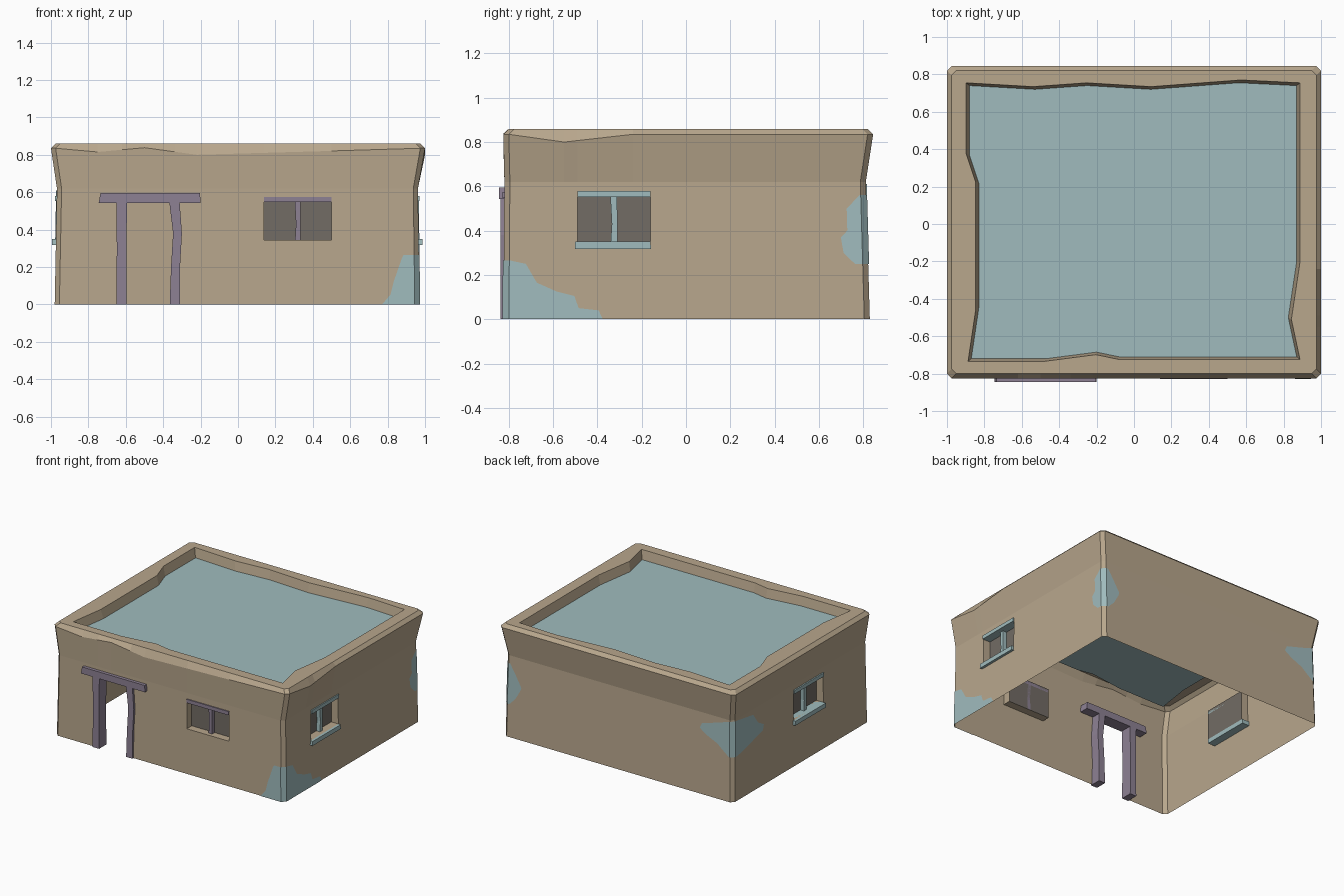
import bpy, bmesh

cube = bpy.data.objects.get("Cube")
if cube:
    bpy.data.objects.remove(cube, do_unlink=True)


def material(name, rgb):
    m = bpy.data.materials.new(name)
    m.use_nodes = True
    m.diffuse_color = (*rgb, 1)
    m.node_tree.nodes["Principled BSDF"].inputs["Base Color"].default_value = (*rgb, 1)
    return m


TAN = material("tan plaster", (0.48, 0.385, 0.265))
TEAL = material("pale teal", (0.35, 0.5, 0.51))
PURPLE = material("dusty purple wood", (0.27, 0.22, 0.295))
PANE = material("dark window pane", (0.17, 0.15, 0.13))

FRONT, RIGHT, BACK, LEFT = range(4)
CHAMFER = 0.025
RIM, TOP, ROOF = 0.835, 0.86, 0.79
LEVELS = [0, 0.62, RIM, TOP]
# Distance of each wall from the centre at each level
WALLS = {FRONT: [0.825, 0.82, 0.825, 0.8], RIGHT: [0.97, 0.962, 1.0, 0.975],
         BACK: [0.83, 0.812, 0.845, 0.82], LEFT: [0.98, 0.968, 1.0, 0.975]}
# Worn dips along the lower edge of the rim: (position, height)
DIPS = {FRONT: [(-0.75, 0.815), (-0.5, 0.838), (-0.22, 0.8)],
        RIGHT: [(-0.55, 0.8), (-0.24, RIM)], BACK: [], LEFT: []}
# Openings: (start, end, bottom, top)
OPENINGS = {FRONT: [(-0.62, -0.34, 0, 0.57), (0.14, 0.5, 0.345, 0.575)],
            RIGHT: [(-0.49, -0.16, 0.35, 0.58)], BACK: [],
            LEFT: [(-0.08, 0.28, 0.35, 0.58)]}


def lerp(points, t):
    for (a, va), (b, vb) in zip(points, points[1:]):
        if t <= b:
            return va + (vb - va) * (t - a) / (b - a)
    return points[-1][1]


def reach(side, z):
    return lerp(list(zip(LEVELS, WALLS[side % 4])), z)


def place(side, u, d, z):
    """Point u along a side (counter-clockwise) and d outward."""
    return [(u, -d, z), (d, u, z), (-u, d, z), (-d, -u, z)][side % 4]


def span(side, z):
    return CHAMFER - reach(side - 1, z), reach(side + 1, z) - CHAMFER


def finish(bm, name, mat, fix=True):
    bmesh.ops.remove_doubles(bm, verts=bm.verts, dist=0.0002)
    if fix:
        bmesh.ops.recalc_face_normals(bm, faces=bm.faces)
    mesh = bpy.data.meshes.new(name)
    bm.to_mesh(mesh)
    bm.free()
    mesh.materials.append(mat)
    ob = bpy.data.objects.new(name, mesh)
    bpy.context.collection.objects.link(ob)
    return ob


def quad(bm, *pts):
    return bm.faces.new([bm.verts.new(p) for p in pts])


def bar(name, side, rings, d0, d1, mat):
    """Upright or flat beam lofted through rings of (z, start, end)."""
    bm = bmesh.new()
    loops = [[place(side, u, d, z) for u, d in ((a, d0), (b, d0), (b, d1), (a, d1))]
             for z, a, b in rings]
    for low, high in zip(loops, loops[1:]):
        for i in range(4):
            j = (i + 1) % 4
            quad(bm, low[i], low[j], high[j], high[i])
    quad(bm, *loops[0])
    quad(bm, *loops[-1])
    finish(bm, name, mat)


# Outer walls with openings, and chamfered corners
bm = bmesh.new()
for side in range(4):
    holes = OPENINGS[side]
    us = sorted({u for h in holes for u in h[:2]} | {u for u, _ in DIPS[side]})
    zs = sorted(set(LEVELS) | {z for h in holes for z in h[2:]})
    rim = [(-1, RIM)] + DIPS[side] + [(1, RIM)]

    def wall_point(i, z):
        start, end = span(side, z)
        u = start if i == 0 else end if i > len(us) else us[i - 1]
        inner = 0 < i <= len(us)
        return place(side, u, reach(side, z), lerp(rim, u) if z == RIM and inner else z)

    for i in range(len(us) + 1):
        for z0, z1 in zip(zs, zs[1:]):
            if 0 < i < len(us):
                mid, zm = (us[i - 1] + us[i]) / 2, (z0 + z1) / 2
                if any(a < mid < b and c < zm < d for a, b, c, d in holes):
                    continue
            quad(bm, wall_point(i, z0), wall_point(i + 1, z0),
                 wall_point(i + 1, z1), wall_point(i, z1))
    for z0, z1 in zip(LEVELS, LEVELS[1:]):
        quad(bm, *[place(s, span(s, z)[k], reach(s, z), z) for s, k, z in
                   ((side, 1, z0), (side + 1, 0, z0), (side + 1, 0, z1), (side, 1, z1))])
finish(bm, "outer_walls", TAN, fix=False)

# Parapet top and its uneven inner face
edge = [(-0.87, -0.72), (-0.47, -0.72), (-0.2, -0.685), (-0.08, -0.71), (0.87, -0.71),
        (0.825, -0.5), (0.87, -0.2), (0.87, 0.74), (0.56, 0.755), (0.09, 0.72),
        (-0.25, 0.74), (-0.53, 0.72), (-0.88, 0.74), (-0.88, 0.37), (-0.83, 0.22),
        (-0.83, -0.45)]
upper = [(x * 1.02, y * 1.02, TOP) for x, y in edge]
lower = [(x, y, ROOF) for x, y in edge]
outer = [place(s, span(s, TOP)[k], reach(s, TOP), TOP) for s in range(4) for k in (0, 1)]
bm = bmesh.new()
rim_edges = []
for loop in (outer, upper):
    vs = [bm.verts.new(p) for p in loop]
    rim_edges += [bm.edges.new((vs[i - 1], vs[i])) for i in range(len(vs))]
bmesh.ops.triangle_fill(bm, use_beauty=True, edges=rim_edges, normal=(0, 0, 1))
for f in bm.faces:
    f.normal_update()
    if f.normal.z < 0:
        f.normal_flip()
for i in range(len(edge)):
    quad(bm, upper[i - 1], upper[i], lower[i], lower[i - 1])
finish(bm, "parapet", TAN, fix=False)

bm = bmesh.new()
quad(bm, *lower)
finish(bm, "flat_roof", TEAL, fix=False)


# Windows: recess, pane, mullion, lintel and sill
def window(name, side, trim, with_sill):
    a, b, c, d = OPENINGS[side][-1]
    depth = reach(side, c) - 0.06
    bm = bmesh.new()
    ring = [(a, c), (b, c), (b, d), (a, d)]
    for (u0, z0), (u1, z1) in zip(ring, ring[1:] + ring[:1]):
        quad(bm, place(side, u0, reach(side, z0), z0), place(side, u1, reach(side, z1), z1),
             place(side, u1, depth, z1), place(side, u0, depth, z0))
    finish(bm, name + "_recess", TAN, fix=False)
    bm = bmesh.new()
    quad(bm, *[place(side, u, depth, z) for u, z in ring])
    finish(bm, name + "_pane", PANE, fix=False)
    face = reach(side, c)
    m = (a + b) / 2
    bar(name + "_mullion", side, [(c, m - 0.015, m + 0.015), (0.43, m - 0.01, m + 0.015),
                                  (d, m - 0.018, m + 0.014)], depth, depth + 0.03, trim)
    bar(name + "_lintel", side, [(d - 0.028, a, b), (d, a, b)], depth, face + 0.006, trim)
    if with_sill:
        bar(name + "_sill", side, [(c - 0.033, a - 0.012, b + 0.002),
                                   (c, a - 0.01, b)], depth, face + 0.02, trim)


window("front_window", FRONT, PURPLE, False)
window("right_window", RIGHT, TEAL, True)
window("left_window", LEFT, TEAL, True)

# Door frame
bar("door_post_outer", FRONT, [(0, -0.65, -0.595), (0.3, -0.648, -0.597),
                               (0.545, -0.65, -0.593)], 0.75, 0.838, PURPLE)
bar("door_post_inner", FRONT, [(0, -0.365, -0.31), (0.2, -0.358, -0.31), (0.38, -0.347, -0.3),
                               (0.545, -0.367, -0.312)], 0.75, 0.838, PURPLE)
bar("door_lintel", FRONT, [(0.543, -0.745, -0.2), (0.595, -0.735, -0.203)],
    0.75, 0.845, PURPLE)


# Worn patches wrapped round corners: rows of (z, extent before, extent after corner)
def patch(name, side, rows):
    bm = bmesh.new()
    lift = 0.004
    lines = []
    for z, before, after in rows:
        end, start = span(side, z)[1], span(side + 1, z)[0]
        d0, d1 = reach(side, z) + lift, reach(side + 1, z) + lift
        lines.append([place(side, end + CHAMFER - max(before, CHAMFER), d0, z),
                      place(side, end, d0, z), place(side + 1, start, d1, z),
                      place(side + 1, start - CHAMFER + max(after, CHAMFER), d1, z)])
    for low, high in zip(lines, lines[1:]):
        for i in range(3):
            quad(bm, low[i], low[i + 1], high[i + 1], high[i])
    finish(bm, name, TEAL, fix=False)


patch("front_right_patch", FRONT, [
    (0, 0.2, 0.45), (0.04, 0.165, 0.43), (0.05, 0.155, 0.34), (0.105, 0.14, 0.32),
    (0.125, 0.135, 0.24), (0.165, 0.12, 0.15), (0.25, 0.09, 0.1), (0.265, 0.08, 0.03)])
patch("back_right_patch", RIGHT, [
    (0.25, 0.06, 0.04), (0.3, 0.11, 0.09), (0.37, 0.12, 0.13), (0.4, 0.09, 0.14),
    (0.5, 0.09, 0.08), (0.56, 0.03, 0.04)])
patch("back_left_patch", BACK, [
    (0.34, 0.03, 0.05), (0.37, 0.07, 0.18), (0.42, 0.13, 0.36), (0.46, 0.22, 0.37),
    (0.5, 0.28, 0.3), (0.54, 0.26, 0.27), (0.58, 0.12, 0.24), (0.61, 0.03, 0.04)])
